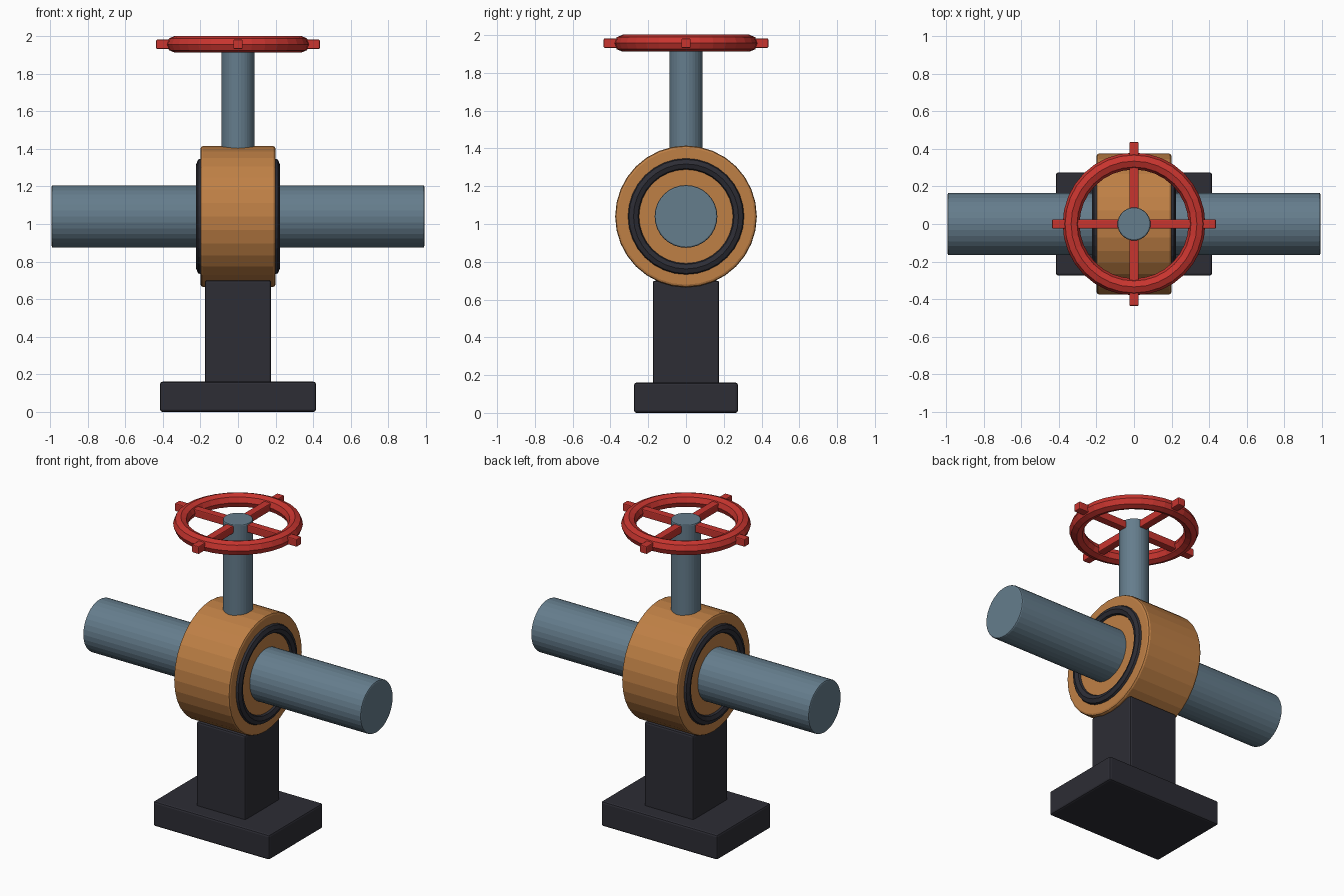
import bpy
import math
from mathutils import Matrix

if "Cube" in bpy.data.objects:
    bpy.data.objects.remove(bpy.data.objects["Cube"])


def material(name, color):
    m = bpy.data.materials.new(name)
    m.diffuse_color = (*color, 1)
    m.use_nodes = True
    m.node_tree.nodes["Principled BSDF"].inputs["Base Color"].default_value = m.diffuse_color
    return m


STEEL = material("blue_grey_steel", (0.13, 0.205, 0.265))
BRONZE = material("bronze", (0.52, 0.215, 0.06))
DARK = material("dark_iron", (0.026, 0.026, 0.035))
RED = material("red_paint", (0.58, 0.035, 0.028))

AXIS_Z = 1.04    # height of the pipe axis
WHEEL_Z = 1.957  # height of the handwheel
ALONG_X = (0, math.pi / 2, 0)


def finish(name, mat, bevel=0.0):
    """Name the active object, bake its transform, colour it and bevel its edges."""
    ob = bpy.context.object
    ob.name = name
    ob.data.name = name
    bpy.ops.object.transform_apply(location=False, rotation=True, scale=True)
    ob.data.materials.append(mat)
    if bevel:
        mod = ob.modifiers.new("soft_edges", 'BEVEL')
        mod.width = bevel
        mod.segments = 2
        mod.limit_method = 'ANGLE'
        mod.angle_limit = math.radians(40)
    return ob


def box(name, mat, size, z, bevel=0.012):
    bpy.ops.mesh.primitive_cube_add(size=1, location=(0, 0, z))
    bpy.context.object.scale = size
    return finish(name, mat, bevel)


def cylinder(name, mat, radius, depth, z, rotation=(0, 0, 0), bevel=0.008):
    bpy.ops.mesh.primitive_cylinder_add(vertices=32, radius=radius, depth=depth,
                                        location=(0, 0, z), rotation=rotation)
    return finish(name, mat, bevel)


def ring(name, mat, major, minor, location, rotation=(0, 0, 0)):
    bpy.ops.mesh.primitive_torus_add(major_segments=32, minor_segments=8,
                                     major_radius=major, minor_radius=minor,
                                     location=location, rotation=rotation)
    return finish(name, mat)


# Stand
box("base_plate", DARK, (0.83, 0.55, 0.16), 0.08)
box("support_post", DARK, (0.352, 0.352, 0.56), 0.42)

# Valve body with a pipe running through it
cylinder("pipe", STEEL, 0.166, 1.984, AXIS_Z, ALONG_X)
cylinder("valve_body", BRONZE, 0.375, 0.4, AXIS_Z, ALONG_X, 0.014)
for side, x in (("left", -0.189), ("right", 0.189)):
    ring("seal_ring_" + side, DARK, 0.278, 0.034, (x, 0, AXIS_Z), ALONG_X)

# Stem and handwheel
cylinder("stem", STEEL, 0.088, 0.69, 1.645)
ring("handwheel_rim", RED, 0.335, 0.045, (0, 0, WHEEL_Z))
box("handwheel_spoke_x", RED, (0.872, 0.05, 0.05), WHEEL_Z, 0.006)
box("handwheel_spoke_y", RED, (0.05, 0.872, 0.05), WHEEL_Z, 0.006)
